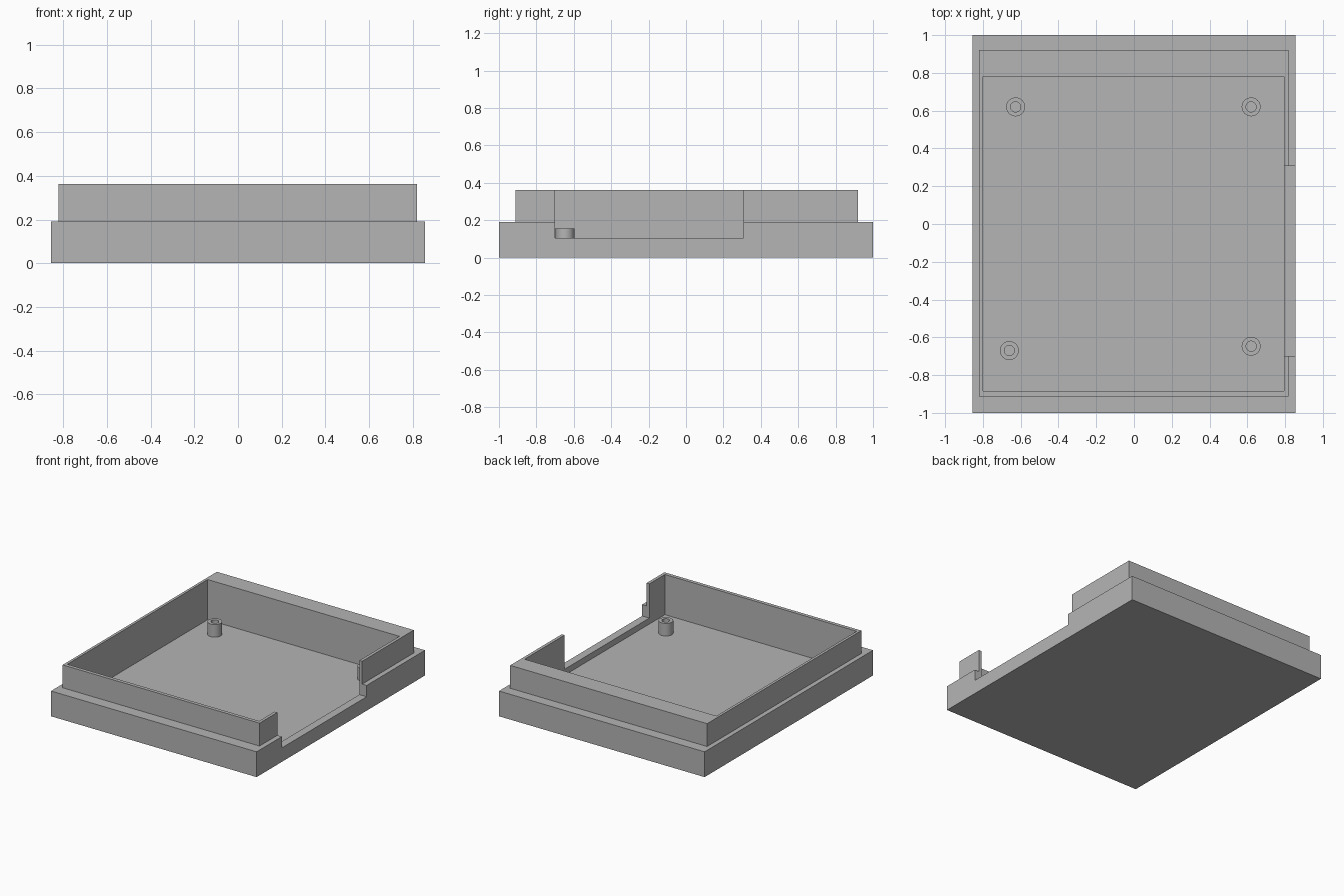
import bpy
import bmesh
from mathutils import Matrix

default = bpy.data.objects.get("Cube")
if default:
    bpy.data.objects.remove(default, do_unlink=True)

# One plain grey plastic
grey = bpy.data.materials.new("grey plastic")
grey.use_nodes = True
colour = (0.46, 0.46, 0.46, 1)
grey.diffuse_color = colour
grey.node_tree.nodes["Principled BSDF"].inputs["Base Color"].default_value = colour

FLOOR = 0.06


def add_object(name, bm):
    mesh = bpy.data.meshes.new(name)
    bmesh.ops.recalc_face_normals(bm, faces=bm.faces)
    bm.to_mesh(mesh)
    bm.free()
    mesh.materials.append(grey)
    obj = bpy.data.objects.new(name, mesh)
    bpy.context.collection.objects.link(obj)
    return obj


def box(name, low, high):
    bm = bmesh.new()
    size = [b - a for a, b in zip(low, high)]
    centre = [(a + b) / 2 for a, b in zip(low, high)]
    matrix = Matrix.Translation(centre) @ Matrix.Diagonal((*size, 1))
    bmesh.ops.create_cube(bm, size=1, matrix=matrix)
    return add_object(name, bm)


def combine(target, tool, operation):
    tool.hide_render = True
    mod = target.modifiers.new(operation, "BOOLEAN")
    mod.operation = operation
    mod.solver = "EXACT"
    mod.object = tool
    bpy.context.view_layer.objects.active = target
    bpy.ops.object.modifier_apply(modifier=mod.name)
    bpy.data.objects.remove(tool, do_unlink=True)


def standoff(name, x, y, top=0.155, outer=0.05, inner=0.027, sides=32):
    # Hollow post: spin a rectangular section around the post axis
    bm = bmesh.new()
    section = [(inner, FLOOR), (outer, FLOOR), (outer, top), (inner, top)]
    verts = [bm.verts.new((x + r, y, z)) for r, z in section]
    edges = [bm.edges.new((verts[i], verts[(i + 1) % 4])) for i in range(4)]
    bmesh.ops.spin(bm, geom=verts + edges, cent=(x, y, 0), axis=(0, 0, 1),
                   angle=6.2831853, steps=sides, use_merge=True)
    bmesh.ops.remove_doubles(bm, verts=bm.verts, dist=0.0001)
    obj = add_object(name, bm)
    bpy.ops.object.select_all(action="DESELECT")
    obj.select_set(True)
    bpy.context.view_layer.objects.active = obj
    bpy.ops.object.shade_smooth_by_angle()


# Tray: wide base with a narrower raised lip
tray = box("tray", (-0.855, -1, 0), (0.855, 1, 0.19))
combine(tray, box("lip", (-0.82, -0.912, 0.03), (0.818, 0.92, 0.362)), "UNION")

# Interior, set off-centre so the back wall is thicker
combine(tray, box("cavity_cutter", (-0.8, -0.885, FLOOR), (0.795, 0.782, 0.6)), "DIFFERENCE")

# Opening in the left side wall
combine(tray, box("opening_cutter", (0.7, -0.7, 0.105), (1, 0.307, 0.6)), "DIFFERENCE")

# Mounting posts
standoff("back_right_post", -0.627, 0.62)
standoff("back_left_post", 0.62, 0.62)
standoff("front_left_post", 0.62, -0.647)
standoff("front_right_post", -0.66, -0.67)
